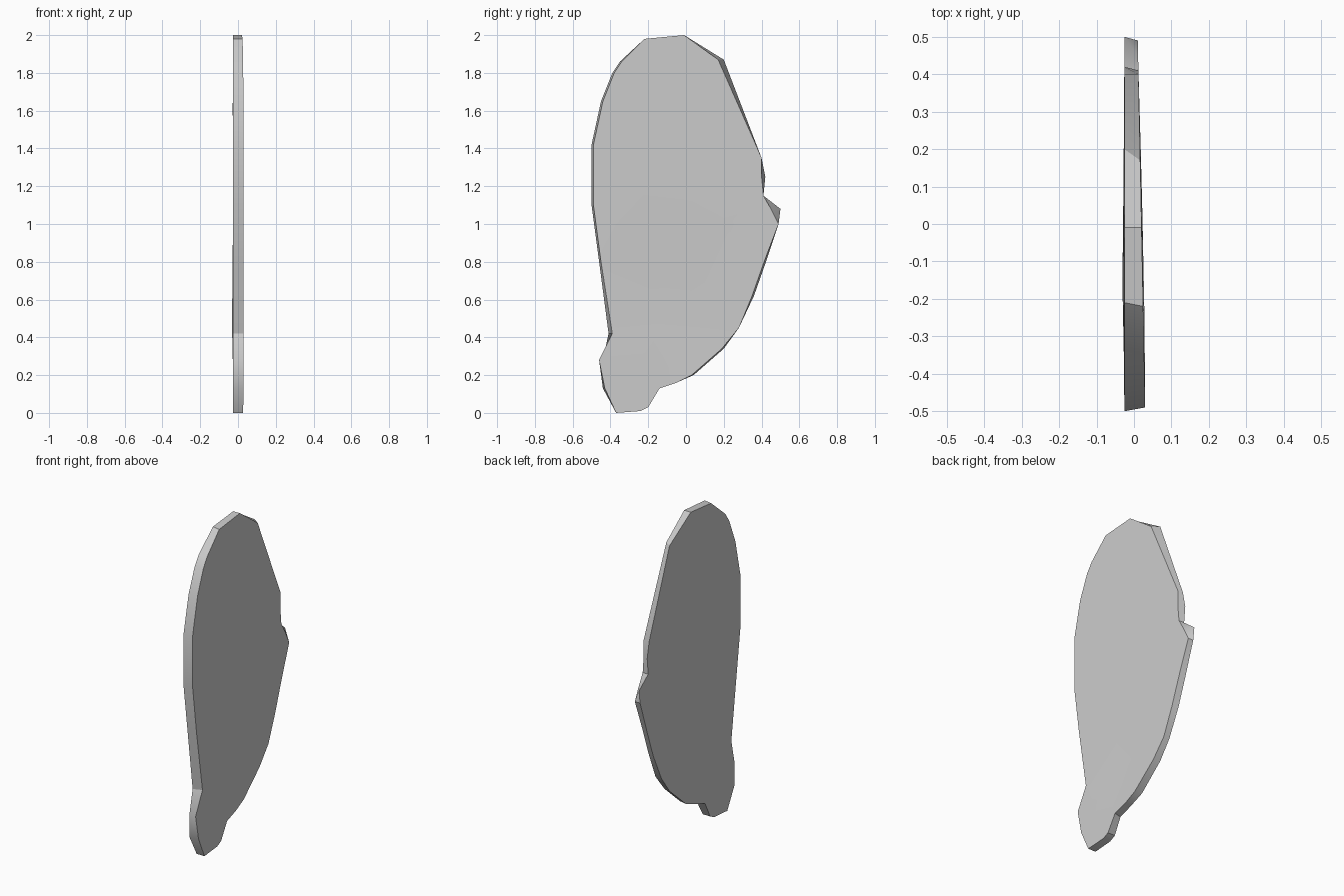
import bpy
import bmesh
import math
from mathutils import Vector
from mathutils.geometry import delaunay_2d_cdt

default_cube = bpy.data.objects.get("Cube")
if default_cube:
    bpy.data.objects.remove(default_cube, do_unlink=True)

# Outline of the leaf blade and its stem: y, z, bevel
# A positive bevel insets the right face, a negative one insets the left face
OUTLINE = [
    (-.01, 2, 0), (-.22, 1.98, -.01), (-.35, 1.86, .01), (-.39, 1.8, .01),
    (-.45, 1.65, .01), (-.5, 1.42, .01), (-.5, 1.1, .01), (-.46, .8, .01),
    (-.41, .42, .02), (-.46, .28, -.02), (-.44, .13, .01), (-.37, 0, 0),
    (-.24, .01, 0), (-.2, .03, 0), (-.15, .13, .01), (-.06, .16, .01),
    (.04, .2, .01), (.2, .34, .01), (.28, .45, 0), (.36, .62, .01),
    (.42, .79, .01), (.49, 1, 0), (.5, 1.08, .05), (.41, 1.15, 0),
    (.42, 1.25, .02), (.4, 1.35, 0), (.2, 1.87, .03),
]

# Gentle relief inside the outline: y, z, rise towards +x
RELIEF = [
    (-.25, .35, .003), (-.16, .42, -.005), (-.2, .29, .002), (-.07, .3, -.002),
    (-.1, .75, -.004), (-.25, .9, .003), (.02, 1.1, .003), (.2, 1, 0),
    (-.2, 1.4, 0), (.05, 1.6, -.002), (.2, 1.35, .002),
]


def make_material(name, colour):
    """Plain flat material for viewport and render."""
    material = bpy.data.materials.new(name)
    material.use_nodes = True
    material.diffuse_color = colour
    shader = material.node_tree.nodes["Principled BSDF"]
    shader.inputs["Base Color"].default_value = colour
    return material


def face_depth(side, y):
    """Distance of each broad face from the middle plane."""
    if side > 0:
        return .02 - .02 * y
    return -.026


def build_side(bm, side):
    """Add one broad face and return its rim vertices in order."""
    flat_points = []
    rises = []
    for y, z, bevel in OUTLINE:
        inset = max(0, bevel * side)
        flat_points.append(Vector((y - math.copysign(inset, y), z)))
        rises.append(0)
    for y, z, rise in RELIEF:
        flat_points.append(Vector((y, z)))
        rises.append(rise)

    count = len(OUTLINE)
    rim_edges = [(i, (i + 1) % count) for i in range(count)]
    points, _, faces, origins, _, _ = delaunay_2d_cdt(
        flat_points, rim_edges, [], 1, 1e-5)

    verts = [None] * len(flat_points)
    for point, sources in zip(points, origins):
        source = sources[0]
        depth = face_depth(side, point.x) + rises[source]
        verts[source] = bm.verts.new((depth, point.x, point.y))
    for face in faces:
        bm.faces.new([verts[origins[i][0]] for i in face])
    return verts[:count]


# Two broad faces joined by a thin rim
bm = bmesh.new()
right_rim = build_side(bm, 1)
left_rim = build_side(bm, -1)
for i in range(len(OUTLINE)):
    j = (i + 1) % len(OUTLINE)
    bm.faces.new((right_rim[i], right_rim[j], left_rim[j], left_rim[i]))
bmesh.ops.recalc_face_normals(bm, faces=bm.faces[:])

mesh = bpy.data.meshes.new("leaf_blade")
bm.to_mesh(mesh)
bm.free()
leaf = bpy.data.objects.new("leaf_blade", mesh)
bpy.context.collection.objects.link(leaf)
mesh.materials.append(make_material("light_grey", (.6, .6, .6, 1)))

# Smooth broad faces with a crisp rim
bpy.ops.object.select_all(action="DESELECT")
leaf.select_set(True)
bpy.context.view_layer.objects.active = leaf
bpy.ops.object.shade_smooth_by_angle(angle=math.radians(30))
